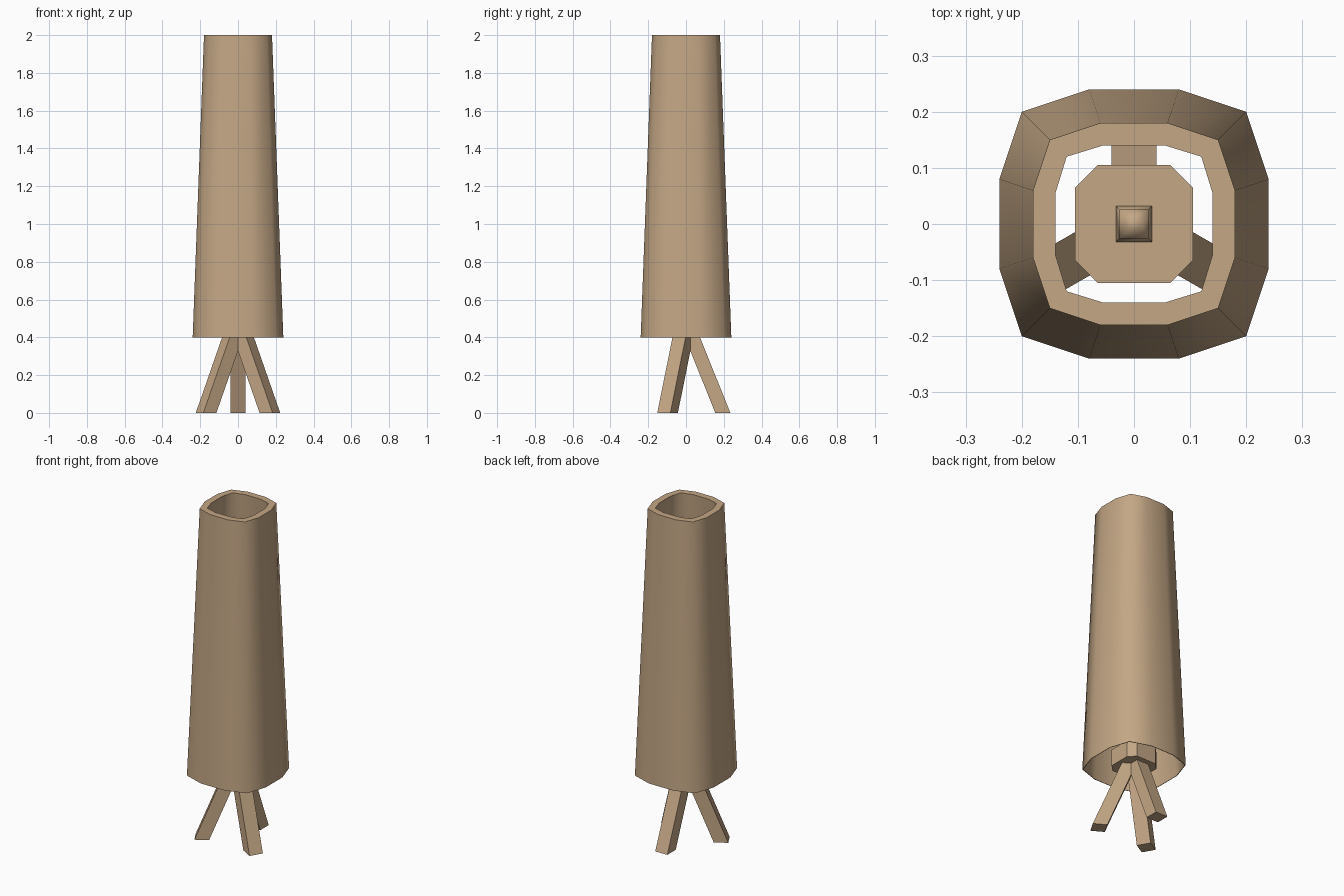
import bpy, bmesh, math
from mathutils import Matrix, Vector

cube = bpy.data.objects.get("Cube")
if cube:
    bpy.data.objects.remove(cube, do_unlink=True)

# One warm tan colour throughout
tan = bpy.data.materials.new("warm_tan")
tan.use_nodes = True
COLOUR = (0.55, 0.385, 0.235, 1)
tan.diffuse_color = COLOUR
tan.node_tree.nodes["Principled BSDF"].inputs["Base Color"].default_value = COLOUR


def ring(corner, side, half):
    """Four-fold outline: each quadrant holds the given corner points."""
    quadrant = [(half, side), (corner, corner), (side, half)]
    if corner == half:
        quadrant = [(half, side), (side, half)]
    points = []
    for turn in range(4):
        spin = Matrix.Rotation(turn * math.pi / 2, 2)
        points += [spin @ Vector(p) for p in quadrant]
    return points


def loft(name, layers, closed=False, smooth_angle=30):
    """Join stacked outlines; cap both ends or close the stack on itself."""
    bm = bmesh.new()
    loops = [[bm.verts.new((p[0], p[1], z)) for p in pts] for pts, z in layers]
    pairs = list(zip(loops, loops[1:]))
    if closed:
        pairs.append((loops[-1], loops[0]))
    else:
        bm.faces.new(loops[0])
        bm.faces.new(loops[-1])
    for low, high in pairs:
        n = len(low)
        for i in range(n):
            j = (i + 1) % n
            bm.faces.new((low[i], low[j], high[j], high[i]))
    bmesh.ops.recalc_face_normals(bm, faces=bm.faces)
    mesh = bpy.data.meshes.new(name)
    bm.to_mesh(mesh)
    bm.free()
    mesh.materials.append(tan)
    obj = bpy.data.objects.new(name, mesh)
    bpy.context.collection.objects.link(obj)
    bpy.ops.object.select_all(action="DESELECT")
    obj.select_set(True)
    bpy.context.view_layer.objects.active = obj
    bpy.ops.object.shade_smooth_by_angle(angle=math.radians(smooth_angle))
    return obj


def square(half, y=0):
    return [(-half, y - half), (half, y - half), (half, y + half), (-half, y + half)]


# Tall tapered shade: thick rim on top, wall thinning to the bottom edge
loft("shade", [
    (ring(0.20, 0.08, 0.24), 0.4),
    (ring(0.15, 0.06, 0.18), 2.0),
    (ring(0.12, 0.055, 0.14), 2.0),
    (ring(0.197, 0.079, 0.237), 0.4),
], closed=True, smooth_angle=60)

# Chamfered block that carries the legs
block = ring(0.105, 0.065, 0.105)
loft("base_block", [(block, 0.4), (block, 0.5)])

# Small light post in the middle of the block
loft("light_post", [
    (square(0.032), 0.5),
    (square(0.026), 0.62),
    (square(0.008), 0.64),
], smooth_angle=80)

# Three splayed square legs
for label, degrees in (("back", 0), ("right", 120), ("left", 240)):
    leg = loft(label + "_leg", [(square(0.04, 0.195), 0), (square(0.04, 0.03), 0.41)])
    leg.rotation_euler.z = math.radians(degrees)
